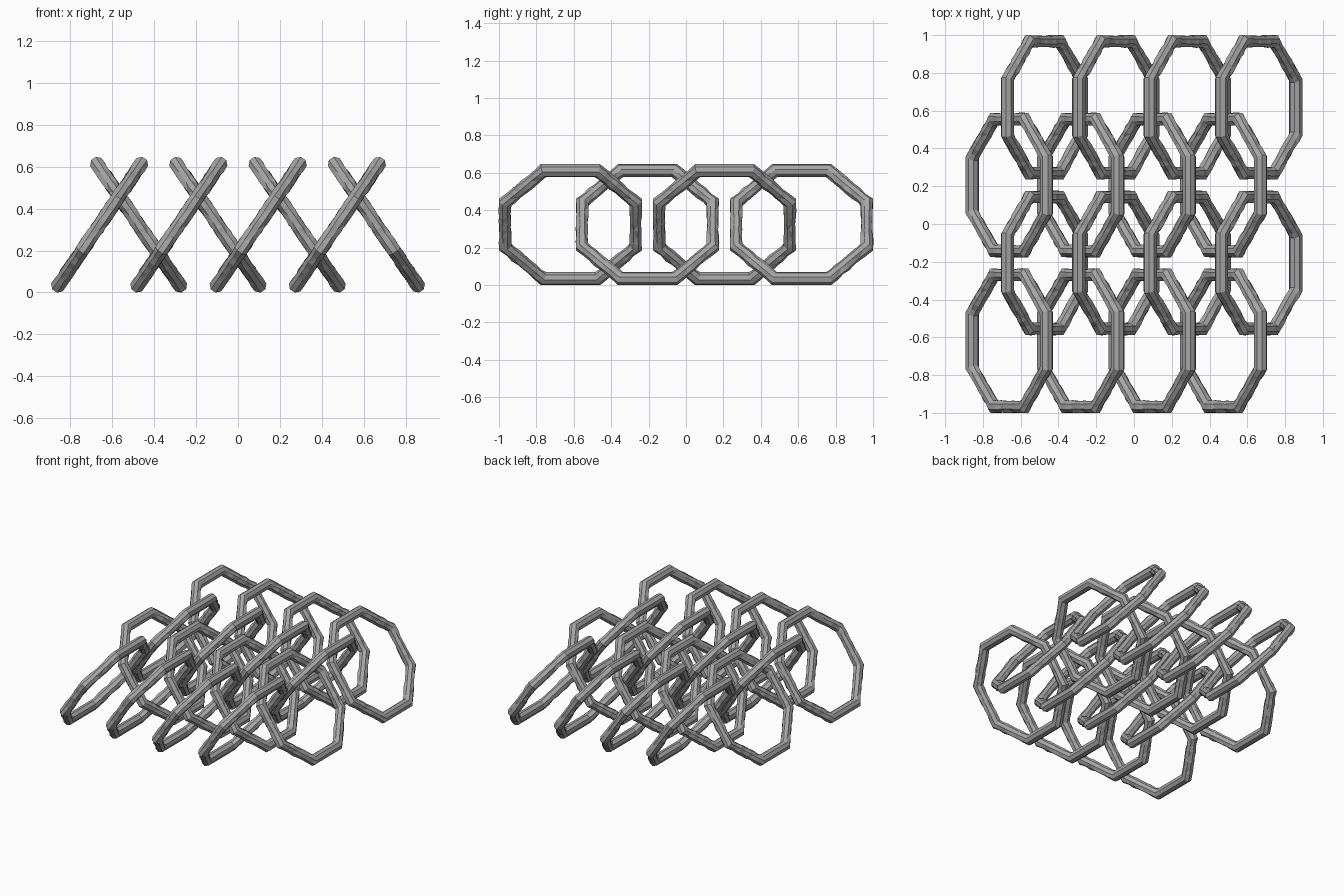
import bpy, bmesh, math, random
from mathutils import Vector

cube = bpy.data.objects.get("Cube")
if cube:
    bpy.data.objects.remove(cube)

random.seed(4)
APOTHEM = 0.349              # octagon centre line
TUBE = 0.033                 # tube radius
SIDES = 8
STEPS = 7                    # stations along a rough hammered bar
TILT = math.atan2(0.58, 0.395)
SPACING = 0.378

steel = bpy.data.materials.new("grey_steel")
steel.use_nodes = True
grey = (0.38, 0.38, 0.38, 1)
steel.diffuse_color = grey
bsdf = steel.node_tree.nodes["Principled BSDF"]
bsdf.inputs["Base Color"].default_value = grey
bsdf.inputs["Roughness"].default_value = 0.6


def link_mesh():
    """Flat octagonal link in the XY plane: plain bars along Y, rough bars elsewhere."""
    bm = bmesh.new()
    axis = Vector((0, 0, 1))
    eighth = math.pi / 4
    mitre = 1 / math.cos(eighth / 2)
    corners = []
    for i in range(8):
        a = (i - 0.5) * eighth
        corners.append(Vector((math.cos(a), math.sin(a), 0)))

    def section(centre, out, stretch, rough):
        loop = []
        for k in range(SIDES):
            a = (k + 0.5) * math.tau / SIDES
            r = TUBE / math.cos(math.pi / SIDES) * random.uniform(1 - rough, 1 + rough * 0.4)
            offset = out * (math.cos(a) * stretch) + axis * math.sin(a)
            loop.append(bm.verts.new(centre + offset * r))
        return loop

    loops = []
    for i in range(8):
        start, end = corners[i], corners[(i + 1) % 8]
        loops.append(section(start * APOTHEM * mitre, start, mitre, 0))
        if i % 4 == 0:
            continue
        normal = (start + end).normalized()
        for s in range(1, STEPS):
            mid = start.lerp(end, s / STEPS) * APOTHEM * mitre
            loops.append(section(mid, normal, 1, 0.16))

    for a, b in zip(loops, loops[1:] + loops[:1]):
        for k in range(SIDES):
            n = (k + 1) % SIDES
            bm.faces.new((a[k], a[n], b[n], b[k]))
    bmesh.ops.recalc_face_normals(bm, faces=bm.faces)
    bmesh.ops.triangulate(bm, faces=bm.faces)
    mesh = bpy.data.meshes.new("chain_link")
    bm.to_mesh(mesh)
    bm.free()
    mesh.materials.append(steel)
    return mesh


# Four interlocked rows, each leaning the opposite way to the next
mesh = link_mesh()
for row in range(4):
    lean = 1 if row % 2 else -1
    for col in range(4):
        link = bpy.data.objects.new(f"link_row{row + 1}_{col + 1}", mesh)
        link.location = ((col - 1.5) * SPACING + lean * 0.093, (row - 1.5) * 0.412, 0.323)
        link.rotation_euler = (0, lean * TILT, 0)
        bpy.context.scene.collection.objects.link(link)
